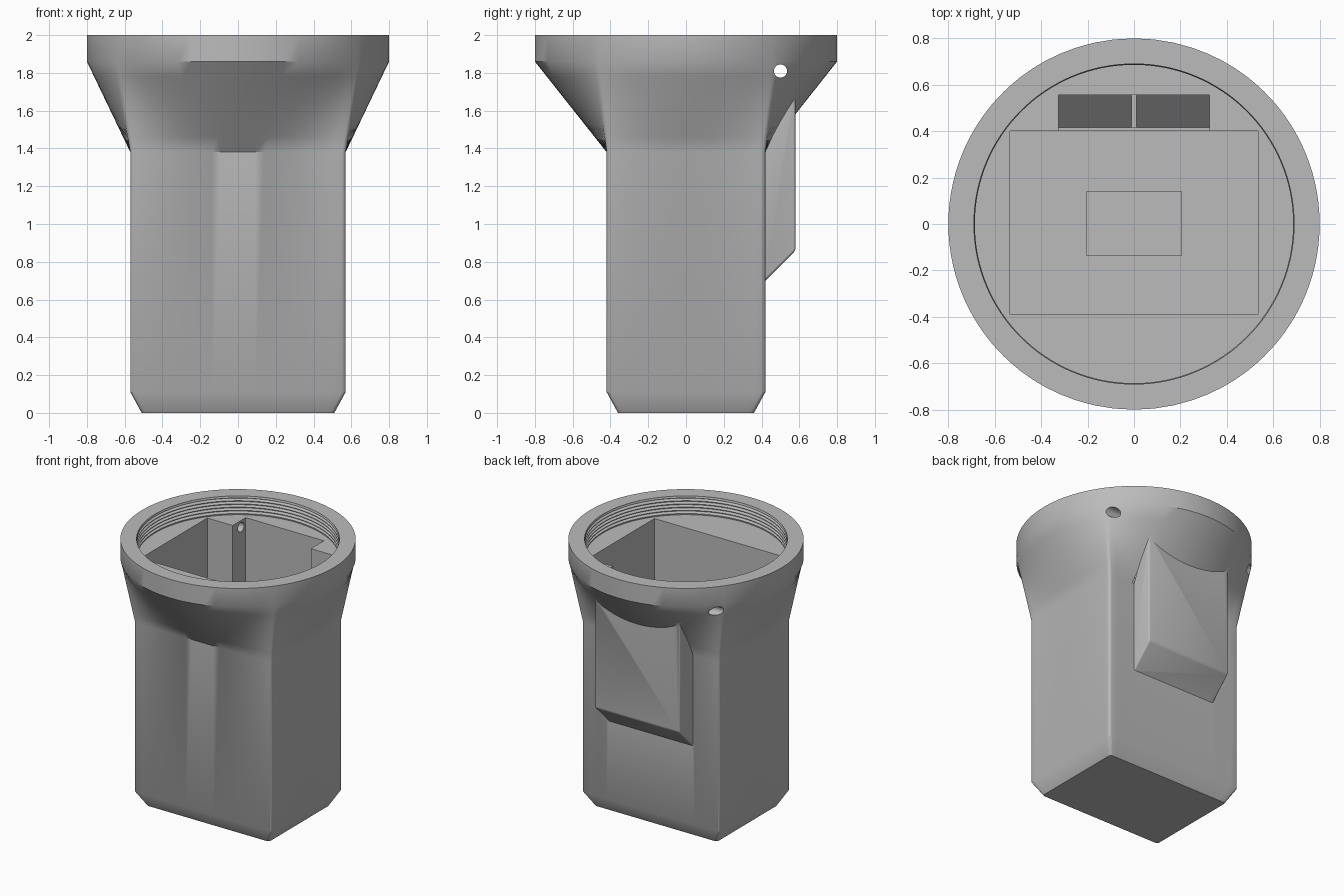
import bpy, bmesh, math

cube = bpy.data.objects.get("Cube")
if cube:
    bpy.data.objects.remove(cube, do_unlink=True)

grey = bpy.data.materials.new("plain grey")
grey.use_nodes = True
colour = (0.5, 0.5, 0.5, 1)
grey.diffuse_color = colour
grey.node_tree.nodes["Principled BSDF"].inputs["Base Color"].default_value = colour


def finish(name, bm):
    bmesh.ops.recalc_face_normals(bm, faces=bm.faces)
    mesh = bpy.data.meshes.new(name)
    bm.to_mesh(mesh)
    bm.free()
    mesh.materials.append(grey)
    ob = bpy.data.objects.new(name, mesh)
    bpy.context.collection.objects.link(ob)
    return ob


def loft(name, rings):
    """Capped skin through rings with equal point counts."""
    bm = bmesh.new()
    loops = [[bm.verts.new(p) for p in ring] for ring in rings]
    n = len(loops[0])
    for a, b in zip(loops, loops[1:]):
        for i in range(n):
            j = (i + 1) % n
            bm.faces.new((a[i], a[j], b[j], b[i]))
    bm.faces.new(loops[0][::-1])
    bm.faces.new(loops[-1])
    return finish(name, bm)


def side_prism(name, half_width, profile):
    """Extrude a (y, z) profile along x."""
    return loft(name, [[(x, y, z) for y, z in profile] for x in (-half_width, half_width)])


def box(name, x, y0, y1, z0, z1):
    return side_prism(name, x, [(y0, z0), (y1, z0), (y1, z1), (y0, z1)])


def circle(r, z, n=128):
    return [(r * math.cos(math.tau * i / n), r * math.sin(math.tau * i / n), z) for i in range(n)]


def rounded_rect(hx, hy, r, z, arc=4, steps=24):
    """Rounded rectangle with extra points along its straight sides."""
    corners = []
    for k, (sx, sy) in enumerate([(1, 1), (-1, 1), (-1, -1), (1, -1)]):
        angles = [(k + i / arc) * math.pi / 2 for i in range(arc + 1)]
        corners.append([(sx * (hx - r) + r * math.cos(a),
                         sy * (hy - r) + r * math.sin(a), z) for a in angles])
    ring = []
    for k, pts in enumerate(corners):
        ring += pts
        a, b = pts[-1], corners[(k + 1) % 4][0]
        for i in range(1, steps):
            t = i / steps
            ring.append((a[0] + (b[0] - a[0]) * t, a[1] + (b[1] - a[1]) * t, z))
    return ring


def blend(a, b, t):
    return [tuple(u + (v - u) * t for u, v in zip(p, q)) for p, q in zip(a, b)]


def apply_modifier(ob, mod):
    bpy.ops.object.select_all(action='DESELECT')
    bpy.context.view_layer.objects.active = ob
    ob.select_set(True)
    bpy.ops.object.modifier_apply(modifier=mod.name)


def combine(ob, other, operation):
    mod = ob.modifiers.new("combine", 'BOOLEAN')
    mod.operation = operation
    mod.solver = 'EXACT'
    mod.object = other
    apply_modifier(ob, mod)
    bpy.data.objects.remove(other, do_unlink=True)


# Housing: chamfered box flaring into a round collar
shoulder = rounded_rect(0.57, 0.42, 0.02, 1.38)
collar = []
for x, y, z in shoulder:
    r = math.hypot(x, y)
    collar.append((0.8 * x / r, 0.8 * y / r, 1.86))
rings = [rounded_rect(0.51, 0.36, 0.02, 0), rounded_rect(0.57, 0.42, 0.02, 0.11)]
rings += [blend(shoulder, collar, i / 6) for i in range(7)]
rings.append([(x, y, 2) for x, y, z in collar])
housing = loft("housing", rings)

# Rear bulge with softened edges
bulge = side_prism("rear_bulge", 0.352, [(0.3, 0.58), (0.58, 0.86), (0.58, 1.82), (0.3, 1.82)])
bevel = bulge.modifiers.new("soft edges", 'BEVEL')
bevel.width = 0.012
bevel.segments = 3
apply_modifier(bulge, bevel)
combine(housing, bulge, 'UNION')

# Threaded bore in the collar
bore = [circle(0.688, 1.86)]
for i in range(5):
    z = 1.87 + i * 0.024
    bore += [circle(r, z + dz) for r, dz in
             ((0.686, 0), (0.708, 0.008), (0.708, 0.012), (0.686, 0.02))]
bore += [circle(0.69, 1.992), circle(0.69, 2.05)]
combine(housing, loft("bore_cutter", bore), 'DIFFERENCE')

# Main compartment, floor recess, rear slot and cross hole
combine(housing, box("main_cutter", 0.535, -0.39, 0.4, 0.11, 1.9), 'DIFFERENCE')
combine(housing, box("recess_cutter", 0.205, -0.135, 0.14, 0.05, 0.2), 'DIFFERENCE')
slot = [(0.35, 0.74), (0.415, 0.74), (0.555, 0.88), (0.555, 1.9), (0.35, 1.9)]
combine(housing, side_prism("slot_cutter", 0.325, slot), 'DIFFERENCE')
hole = [[(x, y + 0.5, z + 1.81) for y, z, _ in circle(0.035, 0, 32)] for x in (-1, 1)]
combine(housing, loft("hole_cutter", hole), 'DIFFERENCE')

# Thin rib dividing the rear slot
divider = side_prism("slot_divider", 0.01, [(0.415, 0.73), (0.565, 0.88), (0.565, 1.2), (0.415, 1.2)])

bpy.ops.object.select_all(action='DESELECT')
bpy.context.view_layer.objects.active = housing
housing.select_set(True)
bpy.ops.object.shade_smooth_by_angle(angle=math.radians(35))
